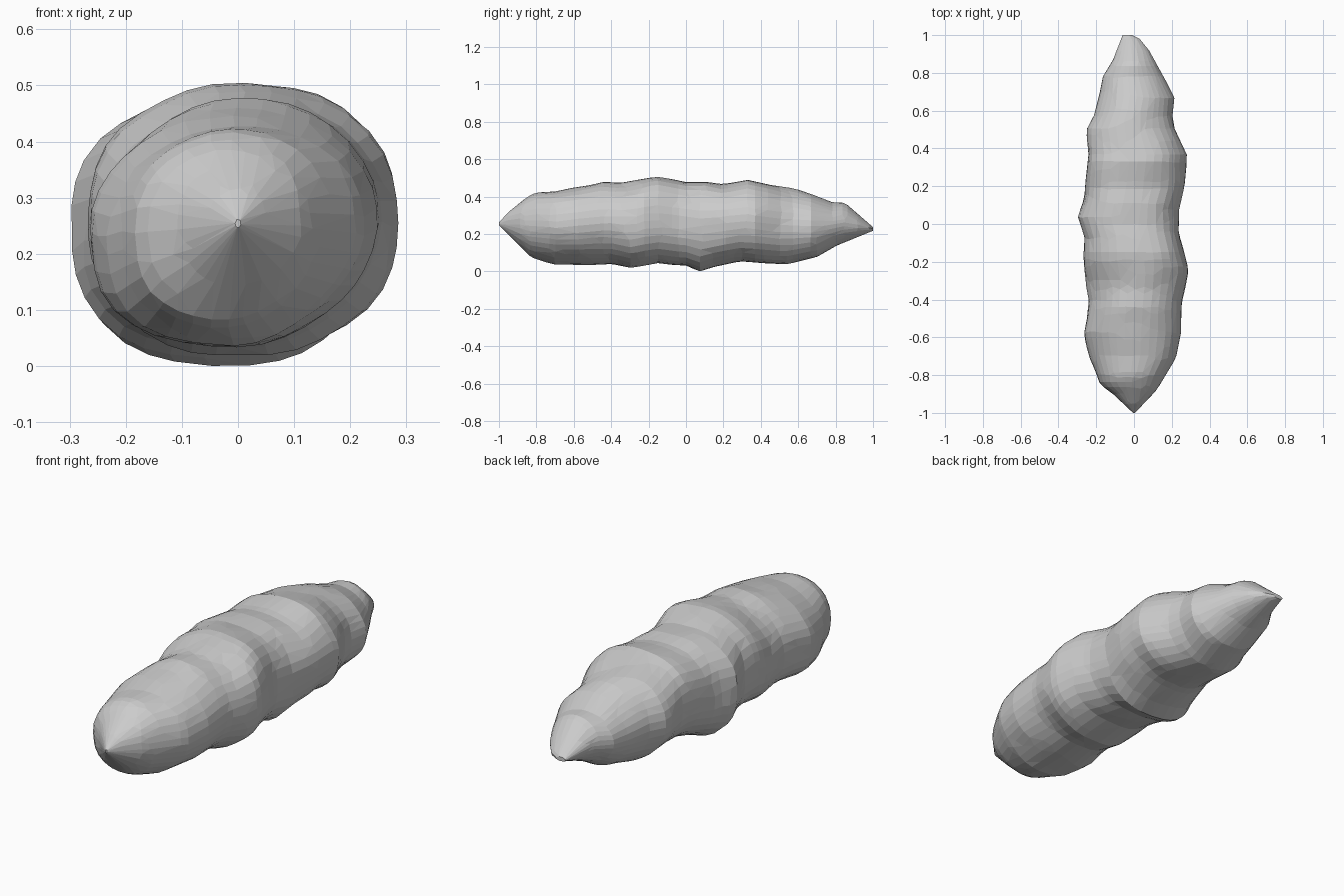
import bpy, bmesh, math
from mathutils import Vector, noise

if "Cube" in bpy.data.objects:
    bpy.data.objects.remove(bpy.data.objects["Cube"])

# Outline profiles read along y: (y, value)
RIGHT = [(-1, .005), (-.88, .12), (-.71, .22), (-.58, .25), (-.42, .25), (-.24, .292), (-.05, .24), (.08, .24),
         (.21, .27), (.37, .278), (.5, .22), (.57, .205), (.67, .215), (.79, .15), (.92, .08), (.98, .03), (1, -.01)]
LEFT = [(-1, -.005), (-.9, -.11), (-.85, -.18), (-.71, -.235), (-.58, -.265), (-.4, -.24), (-.21, -.27), (-.08, -.26),
        (.04, -.295), (.13, -.265), (.37, -.24), (.5, -.25), (.58, -.21), (.69, -.18), (.78, -.165), (.87, -.11), (1, -.06)]
TOP = [(-1, .265), (-.95, .32), (-.85, .4), (-.8, .425), (-.7, .43), (-.45, .48), (-.35, .475), (-.16, .51),
       (0, .48), (.1, .487), (.2, .468), (.33, .493), (.5, .457), (.6, .44), (.68, .415), (.78, .375), (.85, .37), (1, .24)]
BOTTOM = [(-1, .25), (-.9, .15), (-.83, .08), (-.7, .04), (-.4, .04), (-.3, .02), (-.15, .05), (0, .035), (.07, 0),
          (.15, .025), (.28, .055), (.53, .04), (.7, .08), (.8, .14), (.9, .18), (1, .22)]
# Corner fullness of each (x, z) quadrant along y
FULL = {(1, 1): [(-1, 2.3), (-.7, 2.5), (-.4, 2.1), (-.1, 2.4), (.2, 2.1), (.45, 2.2), (.6, 1.7), (1, 1.7)],
        (-1, 1): [(-1, 2.3), (-.75, 1.85), (-.3, 1.8), (0, 2.5), (.3, 2.5), (.6, 2.2), (1, 2)],
        (-1, -1): [(-1, 2.3), (-.7, 2.6), (-.3, 2.4), (0, 2.5), (.3, 2.1), (.5, 1.8), (1, 2)],
        (1, -1): [(-1, 2), (-.7, 1.7), (-.36, 1.8), (-.2, 2.6), (0, 2.5), (.2, 2), (.5, 2.3), (1, 2)]}


def sample(profile, y):
    for (y0, a), (y1, b) in zip(profile, profile[1:]):
        if y <= y1:
            return a + (b - a) * (y - y0) / (y1 - y0)
    return profile[-1][1]


def ring_point(y, ang):
    l, r, t, b = (sample(p, y) for p in (LEFT, RIGHT, TOP, BOTTOM))
    cx, cz = (l + r) / 2, (t + b) / 2
    c, s = math.cos(ang), math.sin(ang)
    n = sample(FULL[(1 if c >= 0 else -1, 1 if s >= 0 else -1)], y)
    k = (abs(c) ** n + abs(s) ** n) ** (-1 / n)
    # slight lumpy dents, fading at the two tips
    p = Vector((c * .25, y, s * .25))
    k *= 1 + .03 * min(1, (1 - abs(y)) * 4) * noise.noise(p * 7)
    return (cx + k * c * (r - l) / 2, y, cz + k * s * (t - b) / 2)


# Lumpy body lofted from front tip to rear tip
RINGS, SIDES = 64, 36
bm = bmesh.new()
rings = []
for i in range(RINGS + 1):
    y = -math.cos(math.pi * i / RINGS) * .35 + (2 * i / RINGS - 1) * .65
    rings.append([bm.verts.new(ring_point(y, 2 * math.pi * j / SIDES)) for j in range(SIDES)])
for a, b in zip(rings, rings[1:]):
    for j in range(SIDES):
        k = (j + 1) % SIDES
        bm.faces.new((a[j], a[k], b[k], b[j]))
bm.faces.new(rings[0])
bm.faces.new(rings[-1])
bmesh.ops.recalc_face_normals(bm, faces=bm.faces)
low = min(v.co.z for v in bm.verts)
for v in bm.verts:
    v.co.z -= low
mesh = bpy.data.meshes.new("lumpy_body")
bm.to_mesh(mesh)
bm.free()
body = bpy.data.objects.new("lumpy_body", mesh)
bpy.context.collection.objects.link(body)

# Irregular flat facets
dec = body.modifiers.new("facets", 'DECIMATE')
dec.ratio = .4
